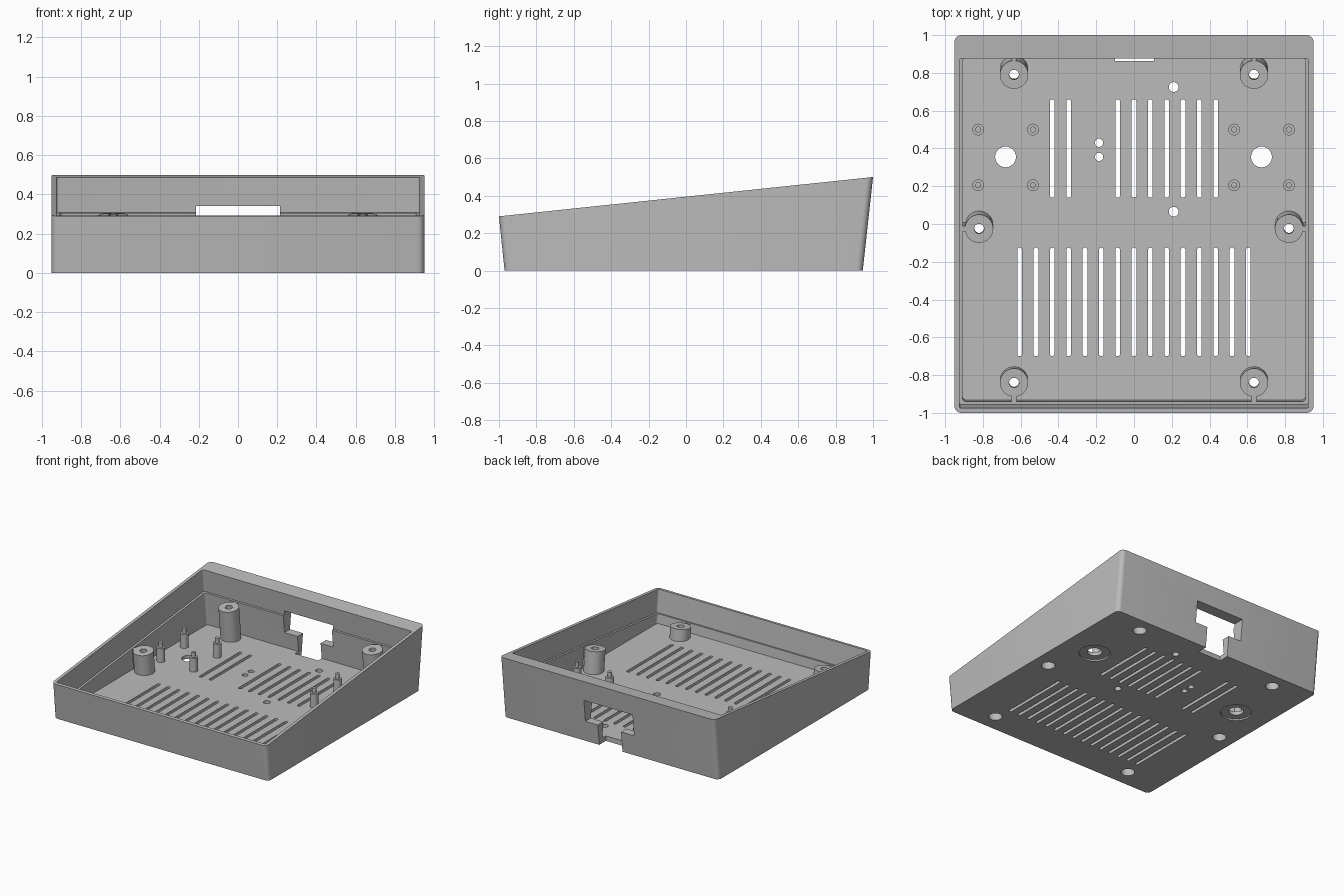
import bpy, bmesh, math
from mathutils import Vector

if "Cube" in bpy.data.objects:
    bpy.data.objects.remove(bpy.data.objects["Cube"])

SLOPE = 0.105      # tilt of the rim plane
FLOOR = 0.04       # floor thickness
LEDGE = 0.18       # depth of the lid ledge below the rim

grey = bpy.data.materials.new("case_grey")
grey.diffuse_color = (0.5, 0.5, 0.5, 1)
grey.use_nodes = True
grey.node_tree.nodes["Principled BSDF"].inputs["Base Color"].default_value = grey.diffuse_color


def rim(y):
    return 0.395 + SLOPE * y


def at_depth(t):
    """Map a plan point on the rim plane down along the tilted axis by t."""
    return lambda x, y: Vector((x, y + SLOPE * t, rim(y) - t))


def to_height(z):
    """Map a plan point on the rim plane along the tilted axis to height z."""
    return lambda x, y: Vector((x, y + SLOPE * (rim(y) - z), z))


def flat(z):
    return lambda x, y: Vector((x, y, z))


def circle(cx, cy, r, n=32):
    return [(cx + r * math.cos(2 * math.pi * i / n), cy + r * math.sin(2 * math.pi * i / n))
            for i in range(n)]


def rounded(x0, x1, y0, y1, r, n=6):
    pts = []
    for k, (cx, cy) in enumerate([(x1 - r, y1 - r), (x0 + r, y1 - r), (x0 + r, y0 + r), (x1 - r, y0 + r)]):
        for i in range(n + 1):
            a = math.pi / 2 * (k + i / n)
            pts.append((cx + r * math.cos(a), cy + r * math.sin(a)))
    return pts


def rect(x0, x1, y0, y1):
    return [(x0, y0), (x1, y0), (x1, y1), (x0, y1)]


def prisms(name, items):
    """One object made of prisms: (outline, bottom mapping, top mapping)."""
    bm = bmesh.new()
    for outline, low, high in items:
        a = [bm.verts.new(low(*p)) for p in outline]
        b = [bm.verts.new(high(*p)) for p in outline]
        bm.faces.new(a[::-1])
        bm.faces.new(b)
        for i in range(len(a)):
            j = (i + 1) % len(a)
            bm.faces.new((a[i], a[j], b[j], b[i]))
    bmesh.ops.recalc_face_normals(bm, faces=bm.faces)
    mesh = bpy.data.meshes.new(name)
    bm.to_mesh(mesh)
    bm.free()
    mesh.materials.append(grey)
    ob = bpy.data.objects.new(name, mesh)
    bpy.context.collection.objects.link(ob)
    return ob


def cut(targets, items):
    cutter = prisms("cutter", items)
    cutter.hide_render = True
    for ob in targets:
        mod = ob.modifiers.new("cut", 'BOOLEAN')
        mod.operation = 'DIFFERENCE'
        mod.solver = 'EXACT'
        mod.object = cutter
        bpy.context.view_layer.objects.active = ob
        bpy.ops.object.modifier_apply(modifier=mod.name)
    bpy.data.objects.remove(cutter)


# Outer shell: wedge with flared front and back
def shell_bottom(x, y):
    return Vector((x, -0.97 + (y + 1) * 1.915 / 2, 0))


case = prisms("case_shell", [(rounded(-0.95, 0.95, -1, 1, 0.035), shell_bottom, at_depth(0))])

# Upper cavity for the lid, then the narrower main cavity
cut([case], [(rounded(-0.925, 0.925, -0.975, 0.875, 0.012), at_depth(LEDGE), at_depth(-0.1))])
cut([case], [(rounded(-0.908, 0.908, -0.959, 0.86, 0.02), to_height(FLOOR), at_depth(LEDGE - 0.05))])

# Rear connector window and the notch below it
cut([case], [(rect(-0.215, 0.215, 0.84, 1.1), flat(0.165), flat(0.34))])
cut([case], [(rect(-0.1, 0.105, 0.862, 1.1), flat(-0.1), flat(0.2))])

# Ventilation slots
pitch, hw = 0.0865, 0.0125
slots = [(i, -0.70, -0.125) for i in range(-7, 8)]
slots += [(i, 0.14, 0.66) for i in (-5, -4, -1, 0, 1, 2, 3, 4, 5)]
cut([case], [(rounded(i * pitch - hw, i * pitch + hw, y0, y1, hw * 0.98), flat(-0.1), flat(0.1))
             for i, y0, y1 in slots])

# Round floor holes, and shallow recesses under the two large ones
holes = [(0.21, 0.725, 0.026), (0.21, 0.065, 0.026), (-0.185, 0.43, 0.022), (-0.185, 0.355, 0.022),
         (-0.68, 0.355, 0.055), (0.675, 0.355, 0.055)]
cut([case], [(circle(x, y, r), flat(-0.1), flat(0.1)) for x, y, r in holes])
cut([case], [(circle(x, 0.355, 0.115), flat(-0.1), flat(0.012)) for x in (-0.68, 0.675)])

# Screw bosses standing square to the rim, with ribs to the nearest wall
drop = SLOPE * LEDGE
spots = []
for s in (-1, 1):
    spots += [(s * 0.635, 0.79 - drop, 0, 1), (s * 0.82, -0.025 - drop, s, 0),
              (s * 0.635, -0.84 - drop, 0, -1)]
bosses = prisms("screw_bosses", [(circle(x, y, 0.075), to_height(0.02), at_depth(LEDGE))
                                 for x, y, dx, dy in spots])
ribs = []
for x, y, dx, dy in spots:
    xs = sorted((x + dx * 0.06, x + dx * 0.105)) if dx else (x - 0.014, x + 0.014)
    ys = sorted((y + dy * 0.06, y + dy * 0.105)) if dy else (y - 0.014, y + 0.014)
    ribs.append((rect(*xs, *ys), to_height(0.02), at_depth(LEDGE + 0.004)))
prisms("boss_ribs", ribs)

# Screw holes with wide counterbores from below
cut([case, bosses], [(circle(x, y, 0.05), to_height(-0.05), at_depth(LEDGE + 0.04))
                     for x, y, dx, dy in spots])
cut([bosses], [(circle(x, y, 0.026), to_height(0.03), at_depth(LEDGE - 0.05))
               for x, y, dx, dy in spots])

# Board standoffs with locating pins
posts = [(x, y) for x in (-0.825, -0.535, 0.53, 0.82) for y in (0.205, 0.5)]
prisms("standoffs", [(circle(x, y, 0.031, 24), flat(0.02), flat(0.15)) for x, y in posts])
prisms("standoff_pins", [(circle(x, y, 0.016, 24), flat(0.14), flat(0.19)) for x, y in posts])

# Smooth round walls, keep edges crisp
bpy.ops.object.select_all(action='DESELECT')
for ob in bpy.context.scene.objects:
    ob.select_set(True)
    bpy.context.view_layer.objects.active = ob
bpy.ops.object.shade_smooth_by_angle(angle=math.radians(30))
